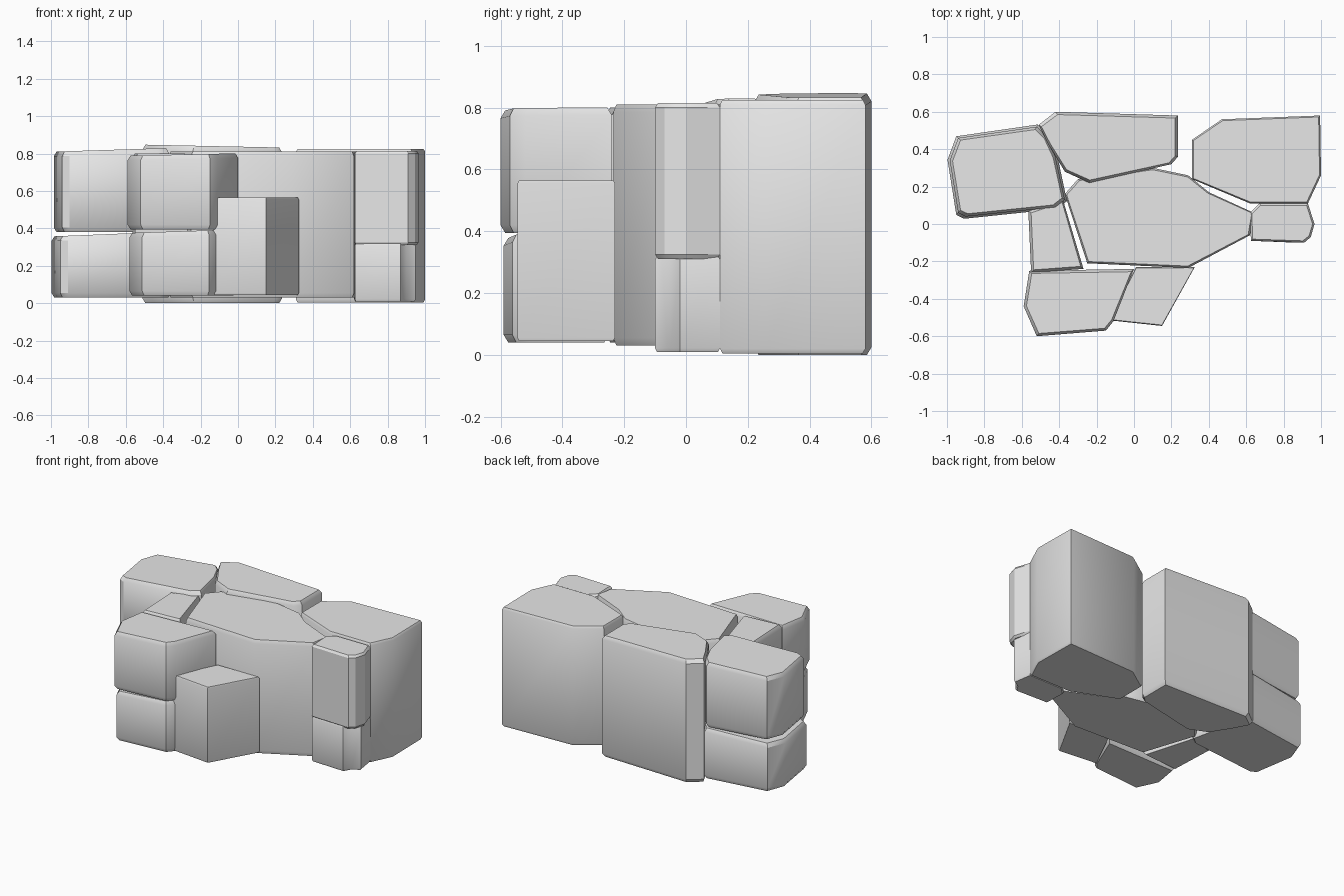
import bpy
import bmesh
import math

cube = bpy.data.objects.get("Cube")
if cube:
    bpy.data.objects.remove(cube, do_unlink=True)

grey = bpy.data.materials.new("stone grey")
grey.use_nodes = True
grey.diffuse_color = (0.8, 0.8, 0.8, 1)
grey.node_tree.nodes["Principled BSDF"].inputs["Base Color"].default_value = (0.8, 0.8, 0.8, 1)


def stone(name, outline, low, high, inset=0.015, chamfer=0.025, tilt=0.0, grow=0.0):
    """Upright rock prism with worn rims; tilt slopes the top along x."""
    xs, ys = zip(*outline)
    cx, cy = (min(xs) + max(xs)) / 2, (min(ys) + max(ys)) / 2
    width, depth = max(xs) - min(xs), max(ys) - min(ys)
    bm = bmesh.new()
    rings = []
    for z, shrink, slope in ((low, inset, 0), (low + chamfer, 0, 0),
                             (high - chamfer, 0, tilt), (high, inset, tilt)):
        s = shrink - grow
        fx, fy = 1 - 2 * s / width, 1 - 2 * s / depth
        rings.append([bm.verts.new((cx + (x - cx) * fx, cy + (y - cy) * fy,
                                    z + slope * (x - cx))) for x, y in outline])
    n = len(outline)
    for a, b in zip(rings, rings[1:]):
        for i in range(n):
            j = (i + 1) % n
            bm.faces.new((a[i], a[j], b[j], b[i]))
    bm.faces.new(rings[0][::-1])
    bm.faces.new(rings[-1])
    bmesh.ops.recalc_face_normals(bm, faces=bm.faces)
    mesh = bpy.data.meshes.new(name)
    bm.to_mesh(mesh)
    bm.free()
    mesh.materials.append(grey)
    obj = bpy.data.objects.new(name, mesh)
    bpy.context.collection.objects.link(obj)
    bpy.ops.object.select_all(action='DESELECT')
    obj.select_set(True)
    bpy.context.view_layer.objects.active = obj
    bpy.ops.object.shade_smooth_by_angle(angle=math.radians(32))
    return obj


# Tall rocks along the back
stone("back_left_rock",
      [(0.31, 0.24), (0.62, 0.11), (0.93, 0.11), (1, 0.26), (0.995, 0.58),
       (0.47, 0.56), (0.31, 0.45)], 0.005, 0.825, inset=0.008, chamfer=0.015)
stone("back_middle_rock",
      [(-0.51, 0.53), (-0.46, 0.43), (-0.37, 0.28), (-0.24, 0.22), (0.2, 0.32),
       (0.235, 0.36), (0.235, 0.58), (-0.42, 0.6)], 0, 0.84, tilt=-0.02)

# Large core rock and the filler beside it
stone("centre_rock",
      [(-0.37, 0.16), (-0.25, -0.21), (0.29, -0.235), (0.62, -0.06), (0.64, 0.06),
       (0.4, 0.17), (0.29, 0.26), (0.1, 0.3), (-0.3, 0.24)], 0.03, 0.81, inset=0.01)
stone("filler_rock",
      [(-0.565, 0.07), (-0.55, -0.26), (-0.27, -0.24), (-0.38, 0.13)], 0.04, 0.80)

# Stacked pair at the right end
end_outline = [(-0.985, 0.34), (-0.94, 0.06), (-0.9, 0.04), (-0.42, 0.09), (-0.37, 0.13),
               (-0.42, 0.36), (-0.47, 0.47), (-0.52, 0.52), (-0.94, 0.46)]
stone("right_lower_rock", end_outline, 0.03, 0.37, tilt=0.04, grow=0.012)
stone("right_upper_rock", end_outline, 0.38, 0.82, tilt=0.03)

# Stacked pair at the front
front_outline = [(-0.59, -0.44), (-0.52, -0.6), (-0.15, -0.57), (-0.11, -0.52),
                 (0, -0.24), (-0.56, -0.25)]
stone("front_lower_rock", front_outline, 0.04, 0.385, tilt=0.03, grow=-0.01)
stone("front_upper_rock", front_outline, 0.395, 0.795, tilt=0.02)

# Low block in front
stone("front_block",
      [(-0.13, -0.515), (0.15, -0.545), (0.325, -0.23), (0.01, -0.23)],
      0.045, 0.565, inset=0.005, chamfer=0.01)

# Slim rock at the left end, narrower at its outer corner near the ground
stone("left_lower_rock",
      [(0.62, 0.06), (0.625, -0.09), (0.87, -0.1), (0.9, -0.05), (0.95, -0.02), (0.93, 0.11),
       (0.67, 0.11)], 0.01, 0.32, chamfer=0.012, inset=0.006)
stone("left_upper_rock",
      [(0.62, 0.06), (0.625, -0.09), (0.91, -0.1), (0.945, -0.07), (0.965, 0), (0.93, 0.11),
       (0.67, 0.11)], 0.31, 0.815, chamfer=0.015, inset=0.01)
